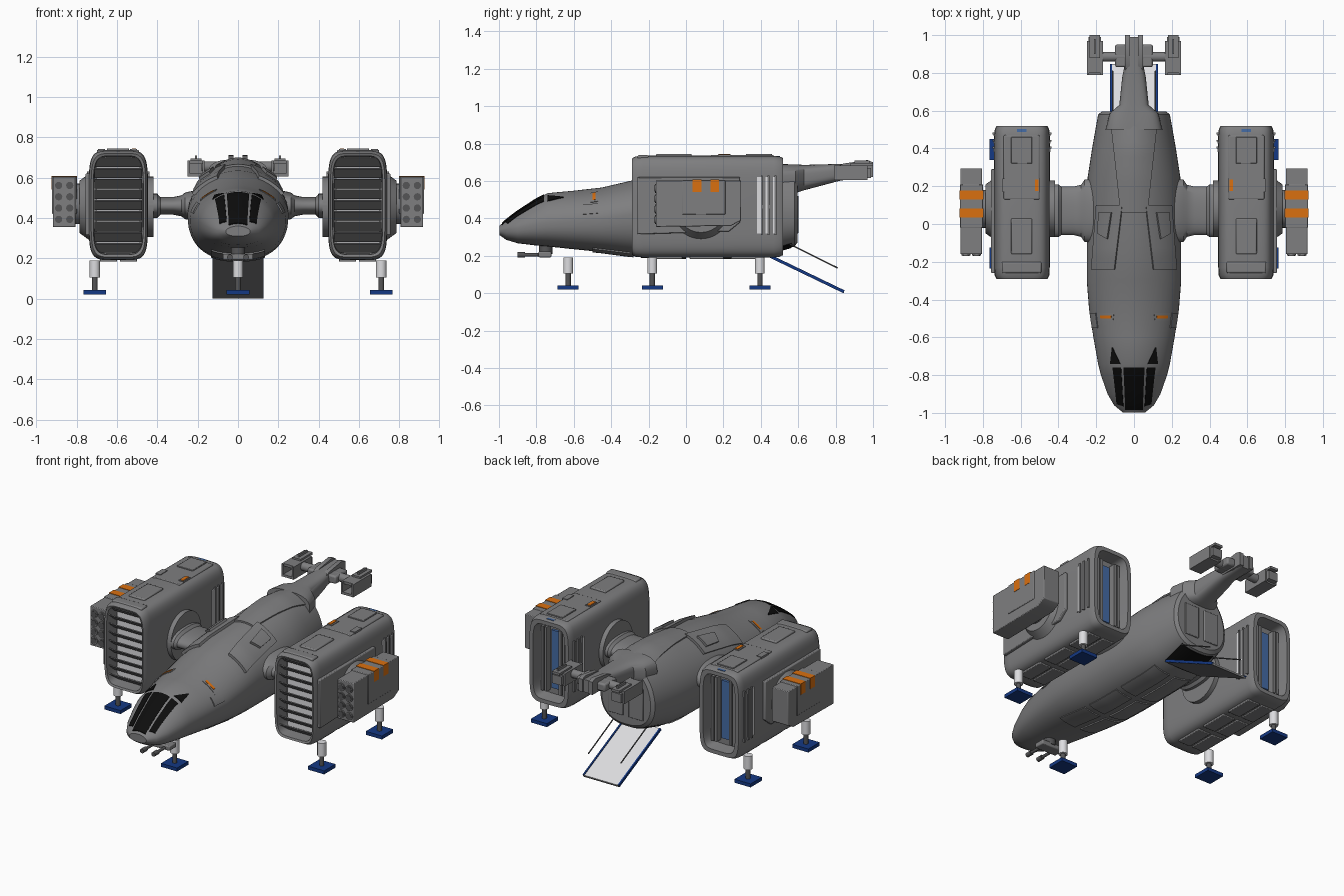
import bpy, bmesh, math
from mathutils import Vector, Matrix

if "Cube" in bpy.data.objects:
    bpy.data.objects.remove(bpy.data.objects["Cube"])

def material(name, rgb):
    m = bpy.data.materials.new(name)
    m.diffuse_color = (*rgb, 1)
    m.use_nodes = True
    m.node_tree.nodes["Principled BSDF"].inputs["Base Color"].default_value = m.diffuse_color
    return m

HULL = material("hull grey", (.21, .21, .215))
DARK = material("dark grey", (.09, .09, .093))
BLACK = material("black glass", (.004, .004, .004))
LIGHT = material("light grey", (.72, .72, .74))
BLUE = material("deep blue", (.007, .04, .23))
GLOW = material("engine blue", (.06, .15, .38))
ORANGE = material("orange", (.7, .16, .005))

def finish(name, bm, mat, mirror=False, bevel=0):
    bmesh.ops.recalc_face_normals(bm, faces=bm.faces)
    for f in bm.faces:
        f.smooth = True
    for e in bm.edges:
        e.smooth = len(e.link_faces) == 2 and e.calc_face_angle(0) < math.radians(32)
    me = bpy.data.meshes.new(name)
    bm.to_mesh(me)
    bm.free()
    me.materials.append(mat)
    ob = bpy.data.objects.new(name, me)
    bpy.context.collection.objects.link(ob)
    if bevel:
        b = ob.modifiers.new("bevel", 'BEVEL')
        b.width, b.segments = bevel, 2
    if mirror:
        ob.modifiers.new("mirror", 'MIRROR')
    return ob

def box(name, x, y, z, mat=HULL, mirror=True, bevel=0, tilt=0):
    c = Vector(((x[0]+x[1])/2, (y[0]+y[1])/2, (z[0]+z[1])/2))
    size = (x[1]-x[0], y[1]-y[0], z[1]-z[0])
    bm = bmesh.new()
    bmesh.ops.create_cube(bm, size=1, matrix=Matrix.Translation(c)
                          @ Matrix.Rotation(tilt, 4, 'X') @ Matrix.Diagonal((*size, 1)))
    return finish(name, bm, mat, mirror, bevel)

def rod(name, a, b, r, mat=HULL, mirror=True, r2=None, seg=24):
    a, b = Vector(a), Vector(b)
    bm = bmesh.new()
    bmesh.ops.create_cone(bm, cap_ends=True, segments=seg, radius1=r, radius2=r if r2 is None else r2,
                          depth=(b-a).length, matrix=Matrix.Translation((a+b)/2)
                          @ (b-a).to_track_quat('Z', 'Y').to_matrix().to_4x4())
    return finish(name, bm, mat, mirror)

def prism(name, pts, x, mat=HULL, mirror=True, bevel=0):
    bm = bmesh.new()
    f = bm.faces.new([bm.verts.new((x[0], p[0], p[1])) for p in pts])
    g = bmesh.ops.extrude_face_region(bm, geom=[f])['geom']
    bmesh.ops.translate(bm, vec=(x[1]-x[0], 0, 0), verts=[v for v in g if isinstance(v, bmesh.types.BMVert)])
    return finish(name, bm, mat, mirror, bevel)

def loft(name, rings, mat=HULL, mirror=False):
    bm = bmesh.new()
    rs = [[bm.verts.new(p) for p in r] for r in rings]
    n = len(rs[0])
    for a, b in zip(rs, rs[1:]):
        for i in range(n):
            bm.faces.new((a[i], a[(i+1) % n], b[(i+1) % n], b[i]))
    bm.faces.new(rs[0])
    bm.faces.new(rs[-1])
    return finish(name, bm, mat, mirror)

def oval(hx, hz, n=2, n2=None, hz2=None, count=48):
    """Superellipse points; n2 and hz2 shape the lower half."""
    out = []
    for i in range(count):
        t = 2*math.pi*i/count
        c, s = math.cos(t), math.sin(t)
        e = 2/(n if s >= 0 else n2 or n)
        h = hz if s >= 0 else hz2 or hz
        out.append((hx*math.copysign(abs(c)**e, c), h*math.copysign(abs(s)**e, s)))
    return out

# Fuselage: y, half width, bottom, widest height, top
SEC = [(-.997, .06, .31, .335, .36), (-.96, .105, .285, .34, .395), (-.9, .14, .267, .35, .44),
       (-.8, .175, .255, .37, .505), (-.74, .19, .25, .38, .535), (-.6, .215, .235, .39, .548),
       (-.45, .238, .22, .40, .565), (-.3, .25, .2, .42, .6), (-.15, .25, .19, .43, .635),
       (.05, .25, .19, .43, .655), (.25, .245, .19, .43, .68), (.4, .222, .2, .43, .69),
       (.58, .19, .25, .43, .675), (.595, .17, .27, .43, .65)]
NT, NB = 1.85, 2.5
loft("fuselage", [[(x, y, zm+z) for x, z in oval(w, zt-zm, NT, NB, zm-zb)] for y, w, zb, zm, zt in SEC])

def surf(x, y, top, off):
    for a, b in zip(SEC, SEC[1:]):
        if y <= b[0]:
            break
    k = (y-a[0])/(b[0]-a[0])
    w, zb, zm, zt = (a[i]+(b[i]-a[i])*k for i in range(1, 5))
    n, h = (NT, zt-zm) if top else (NB, zb-zm)
    z = h*(1-min(1, abs(x)/w)**n)**(1/n)
    d = Vector((x/w/w, 0, z/h/h)).normalized()
    return Vector((x, y, zm+z))+d*off

def patch(name, quad, off=.005, mat=HULL, top=True, mirror=True, n=12):
    """Plate hugging the hull, given by four (x, y) corners seen from above."""
    A, B, C, D = (Vector(q) for q in quad)
    bm = bmesh.new()
    def layer(o):
        g = []
        for i in range(n+1):
            for j in range(n+1):
                p = A.lerp(B, i/n).lerp(D.lerp(C, i/n), j/n)
                g.append(bm.verts.new(surf(p.x, p.y, top, o)))
        return g
    g, low = layer(off), layer(-.012)
    for i in range(n):
        for j in range(n):
            k = i*(n+1)+j
            bm.faces.new((g[k], g[k+1], g[k+n+2], g[k+n+1]))
        for s in ((i, i+1), (n*(n+1)+i, n*(n+1)+i+1), (i*(n+1), (i+1)*(n+1)), (i*(n+1)+n, (i+1)*(n+1)+n)):
            bm.faces.new((g[s[0]], g[s[1]], low[s[1]], low[s[0]]))
    bmesh.ops.delete(bm, geom=[v for v in bm.verts if not v.link_faces], context='VERTS')
    return finish(name, bm, mat, mirror)

# Cockpit glass and hull plates
patch("windshield", [(-.055, -.76), (.055, -.76), (.045, -.985), (-.045, -.985)], .004, BLACK, mirror=False)
patch("side_window", [(.068, -.76), (.112, -.76), (.09, -.955), (.056, -.965)], .004, BLACK)
patch("rear_window", [(.112, -.655), (.116, -.655), (.125, -.74), (.072, -.74)], .004, BLACK)
patch("hull_lamp_base", [(.105, -.47), (.188, -.47), (.185, -.51), (.11, -.51)], .003)
patch("hull_lamp", [(.118, -.484), (.178, -.484), (.175, -.5), (.12, -.5)], .005, ORANGE)
patch("shoulder_hump", [(.06, .1), (.19, .1), (.215, -.24), (.1, -.24)], .016)
patch("shoulder_cap", [(.11, .06), (.17, .06), (.175, -.05), (.13, -.08)], .03)
patch("dorsal_plate", [(-.12, .56), (.12, .56), (.07, .06), (-.07, .06)], .01, mirror=False)
patch("cheek_plate", [(.2, -.47), (.23, -.47), (.218, -.55), (.19, -.55)], .006)
for y0, y1 in ((-.5, -.28), (-.24, .0), (.04, .34)):
    patch("belly_plate", [(.02, y1), (.13, y1), (.13, y0), (.02, y0)], .007, top=False)
patch("ramp_opening", [(-.115, .565), (.115, .565), (.115, .42), (-.115, .42)], .004, BLACK, False, False)

# Tail boom, crossbar and tail pods
loft("tail_boom", [[(x, y, zc+z) for x, z in oval(w, h, 3)] for y, w, zc, h in
     [(.5, .15, .605, .085), (.585, .13, .612, .077), (.63, .078, .618, .068), (.78, .062, .64, .05), (.83, .052, .647, .044),
      (.99, .045, .657, .04)]])
prism("boom_ridge", [(.78, .66), (.84, .693), (.97, .712), (1, .70), (1, .62), (.8, .62)], (.022, .048))
rod("tail_crossbar", (0, .885, .655), (.18, .885, .655), .026)
box("tail_crossbar_sleeve", (.04, .1), (.83, .95), (.63, .68), bevel=.01)
box("tail_pod_base", (.165, .25), (.79, .96), (.605, .62))
box("tail_pod_top", (.165, .25), (.8, .97), (.668, .684))
for x in (.165, .238):
    box("tail_pod_wall", (x, x+.012), (.79, .97), (.605, .684))
box("tail_pod_core", (.175, .24), (.87, .99), (.615, .67))
box("tail_pod_fin", (.18, .235), (.88, 1), (.68, .695))
box("tail_pod_blade", (.203, .212), (.9, .98), (.69, .71))

# Transom details and loading ramp
box("transom_plate", (.02, .12), (.585, .602), (.32, .52), bevel=.004)
slope = math.atan2(-.2, .415)
mid, length = (.637, .108), .46
def ramp_box(name, x, t, mat, mirror):
    return box(name, x, (mid[0]-length/2, mid[0]+length/2), (mid[1]+t[0], mid[1]+t[1]), mat, mirror, 0, slope)
ramp_box("ramp_underside", (-.125, .125), (-.009, -.001), HULL, False)
ramp_box("ramp_deck", (-.117, .117), (-.001, .003), LIGHT, False)
ramp_box("ramp_rail", (.117, .127), (-.008, .008), BLUE, True)
rod("ramp_strut", (.113, .555, .262), (.113, .81, .135), .004, DARK, seg=10)

# Chin gun
rod("gun_mount", (0, -.75, .21), (0, -.75, .27), .035, DARK, False)
box("gun_body", (-.075, .075), (-.79, -.72), (.192, .222), HULL, False, .006)
rod("gun_barrel", (.04, -.9, .205), (.04, -.77, .205), .009, DARK)
rod("gun_muzzle", (.04, -.9, .205), (.04, -.86, .205), .014, DARK)

# Wing arms
loft("wing_arm", [[(x, .07+a, .46+b) for a, b in oval(hy, hz, 2.3)] for x, hy, hz in
     [(.2, .17, .08), (.262, .165, .066), (.28, .138, .052), (.32, .128, .044), (.385, .128, .044), (.4, .14, .06), (.44, .14, .06)]],
     mirror=True)
rod("inner_hub", (.418, .08, .455), (.46, .08, .455), .15, seg=40)
rod("outer_hub", (.73, .08, .455), (.785, .08, .455), .17, r2=.13, seg=40)
rod("pod_mount", (.77, .08, .47), (.82, .08, .47), .1, seg=32)

# Engine nacelles: recessed intake, body, recessed exhaust
CX, CZ = .593, .463
loft("nacelle", [[(CX+a, y, CZ+b) for a, b in oval(hx, hz, 5.5, count=64)] for y, hx, hz in
     [(-.19, .12, .24), (-.285, .124, .245), (-.29, .135, .257), (-.27, .145, .268), (-.23, .147, .272), (.47, .147, .272),
      (.5, .144, .268), (.518, .136, .26), (.518, .112, .236), (.44, .1, .225)]], mirror=True)
box("intake_backing", (.485, .701), (-.202, -.194), (.24, .686), LIGHT)
for i in range(9):
    z = .252+i*.053
    box("intake_slat", (.476, .71), (-.277, -.209), (z-.003, z+.003), HULL, tilt=-math.radians(40))
box("exhaust_glow", (.567, .619), (.436, .456), (.28, .645), GLOW)
for x in (.51, .535, .635, .66):
    box("exhaust_bar", (x, x+.016), (.43, .48), (.26, .665))
# Side louvres on both faces of the nacelle
for x in (.441, .735):
    for y, w in ((.38, .02), (.425, .011), (.465, .009)):
        box("side_vent", (x, x+.01), (y, y+w), (.32, .62), LIGHT)
        box("vent_fin", (x-.003, x+.013), (y+w, y+w+.01), (.31, .63))

# Nacelle plates
box("top_front_plate", (.54, .65), (-.16, .03), (.725, .745), bevel=.006)
box("top_front_rim", (.49, .7), (-.26, -.2), (.715, .738), bevel=.008)
box("top_rear_plate", (.5, .69), (.13, .47), (.722, .738), bevel=.006)
box("top_rear_hatch", (.54, .65), (.32, .46), (.73, .745), bevel=.003)
for x in (.5, .66):
    box("top_vent", (x, x+.035), (.17, .24), (.73, .742))
box("nacelle_lamp", (.505, .525), (.175, .235), (.735, .745), ORANGE)
box("rear_top_lamp", (.57, .62), (.487, .502), (.715, .733), GLOW)
for y in ((-.2, -.02), (.02, .2), (.24, .42)):
    for x in ((.5, .585), (.6, .685)):
        box("bottom_plate", x, y, (.183, .2), bevel=.004)
prism("outer_plate", [(-.26, .62), (.29, .62), (.29, .38), (.23, .33), (-.26, .315)], (.73, .757), bevel=.005)

# Rocket pods
prism("rocket_pod", [(-.16, .603), (.295, .603), (.295, .39), (.24, .36), (-.16, .355)], (.805, .918), bevel=.004)
box("pod_band", (.799, .922), (-.02, .21), (.42, .606), bevel=.004)
for y in (.035, .13):
    box("pod_stripe", (.797, .924), (y, y+.047), (.54, .609), ORANGE)
for x in (.834, .889):
    for k in range(4):
        z = .393+k*.056
        rod("rocket_tube", (x, -.167, z), (x, -.14, z), .024, HULL, seg=16)
        rod("rocket_bore", (x, -.169, z), (x, -.14, z), .018, DARK, seg=16)

# Landing legs
for x, y in ((0, -.63), (.71, -.18), (.71, .395)):
    m = x > 0
    rod("leg_cylinder", (x, y, .105), (x, y, .19), .026, LIGHT, m)
    rod("leg_piston", (x, y, .035), (x, y, .11), .014, DARK, m)
    box("leg_foot", (x-.056, x+.056), (y-.056, y+.056), (.02, .042), BLUE, m)
